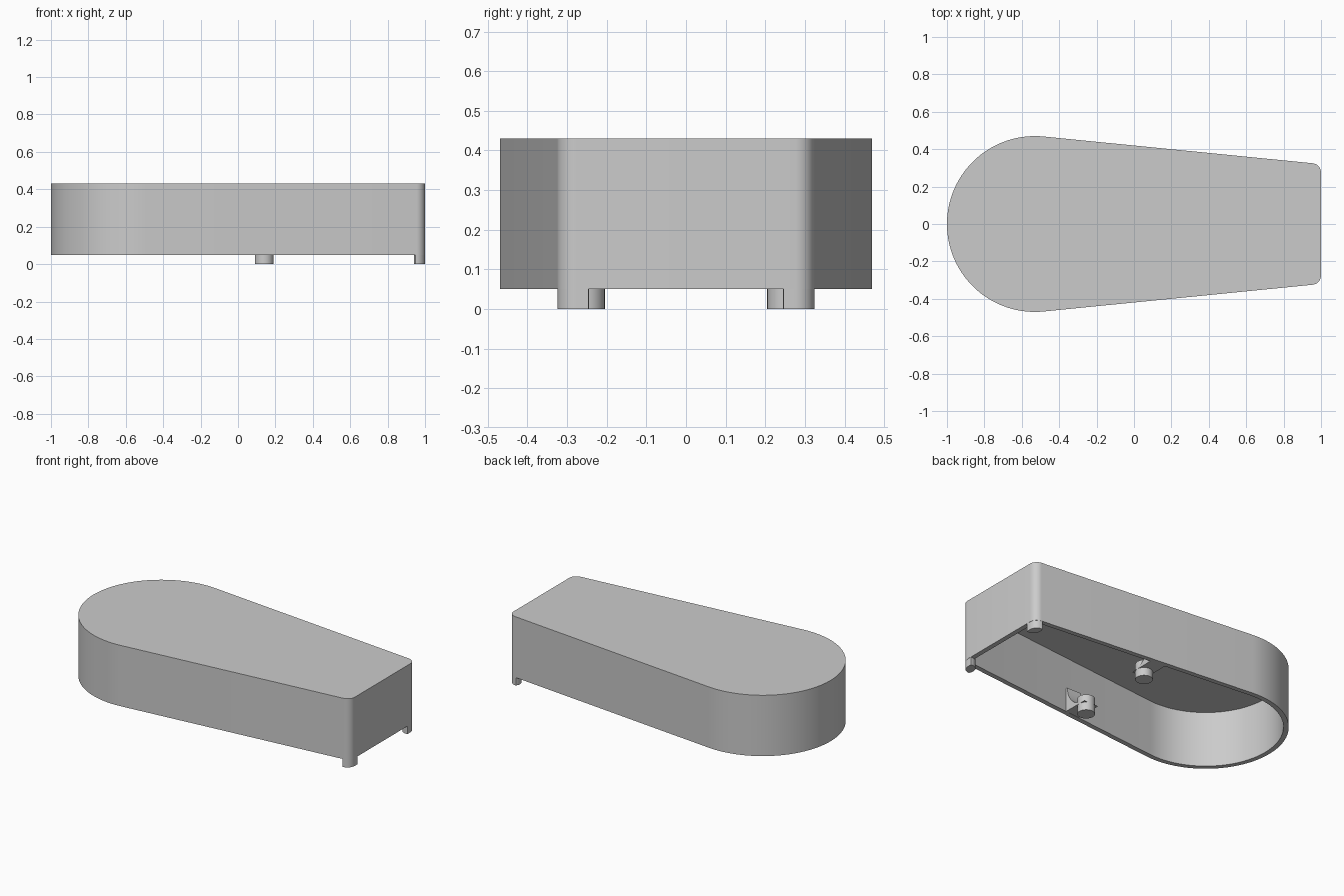
import bpy, bmesh
from math import sin, cos, pi, radians
from mathutils import Vector

cube = bpy.data.objects.get("Cube")
if cube:
    bpy.data.objects.remove(cube, do_unlink=True)

grey = bpy.data.materials.new("light_grey")
grey.use_nodes = True
colour = (0.6, 0.6, 0.6, 1)
grey.diffuse_color = colour
grey.node_tree.nodes["Principled BSDF"].inputs["Base Color"].default_value = colour

RIM, TOP, WALL = 0.05, 0.43, 0.03


def arc(cx, cy, r, a0, a1, n):
    angles = [a0 + (a1 - a0) * i / n for i in range(n + 1)]
    return [(cx + r * cos(a), cy + r * sin(a)) for a in angles]


def outline(inset=0.0):
    """Tapered plan: large round end at -x, small rounded corners at +x."""
    a = radians(84.3)
    half = arc(0.95, 0.275, 0.05 - inset, 0, a, 10)
    half += arc(-0.53, 0, 0.47 - inset, a, pi, 40)
    return half + [(x, -y) for x, y in reversed(half[:-1])]


def finish(name, bm):
    bmesh.ops.recalc_face_normals(bm, faces=bm.faces)
    mesh = bpy.data.meshes.new(name)
    bm.to_mesh(mesh)
    bm.free()
    mesh.materials.append(grey)
    ob = bpy.data.objects.new(name, mesh)
    bpy.context.collection.objects.link(ob)
    smooth(ob)
    return ob


def smooth(ob):
    bpy.ops.object.select_all(action='DESELECT')
    ob.select_set(True)
    bpy.context.view_layer.objects.active = ob
    bpy.ops.object.shade_smooth_by_angle(angle=radians(30))


def prism(name, points, direction):
    """Extrude a flat loop of 3D points along a direction."""
    bm = bmesh.new()
    face = bm.faces.new([bm.verts.new(p) for p in points])
    new = bmesh.ops.extrude_face_region(bm, geom=[face])["geom"]
    verts = [v for v in new if isinstance(v, bmesh.types.BMVert)]
    bmesh.ops.translate(bm, verts=verts, vec=Vector(direction))
    # Restore the cap at the start of the extrusion if it was consumed
    bmesh.ops.holes_fill(bm, edges=[e for e in bm.edges if e.is_boundary])
    return finish(name, bm)


def post(name, x, y, height):
    circle = arc(x, y, 0.05, 0, 2 * pi, 32)[:-1]
    return prism(name, [(px, py, 0) for px, py in circle], (0, 0, height))


# Hollow cover, open underneath
bm = bmesh.new()
levels = [(0, TOP), (0, RIM), (WALL, RIM), (WALL, TOP - WALL)]
loops = [[bm.verts.new((x, y, z)) for x, y in outline(i)] for i, z in levels]
for a, b in zip(loops, loops[1:]):
    for i in range(len(a)):
        j = (i + 1) % len(a)
        bm.faces.new((a[i], a[j], b[j], b[i]))
bm.faces.new(loops[0])
bm.faces.new(loops[-1])
finish("cover_shell", bm)

for side, s in (("left", 1), ("right", -1)):
    # Middle foot with a coved bracket joining it to the wall
    post("middle_foot_" + side, 0.14, s * 0.255, 0.1)
    cove = arc(0.21, 0.2, 0.15, -pi / 2, 0, 16)
    profile = cove + [(0.39, 0.2), (0.39, RIM + 0.001)]
    prism("foot_bracket_" + side, [(0.09, s * y, z) for y, z in profile], (0.1, 0, 0))

    # Corner foot, trimmed to the cover outline
    foot = post("corner_foot_" + side, 0.99, s * 0.295, 0.1)
    trim = prism("foot_trim", [(x, y, -0.1) for x, y in outline(0.001)], (0, 0, 0.4))
    trim.hide_render = True
    mod = foot.modifiers.new("trim", 'BOOLEAN')
    mod.operation, mod.solver, mod.object = 'INTERSECT', 'EXACT', trim
    bpy.context.view_layer.objects.active = foot
    bpy.ops.object.modifier_apply(modifier=mod.name)
    bpy.data.objects.remove(trim, do_unlink=True)
    smooth(foot)
